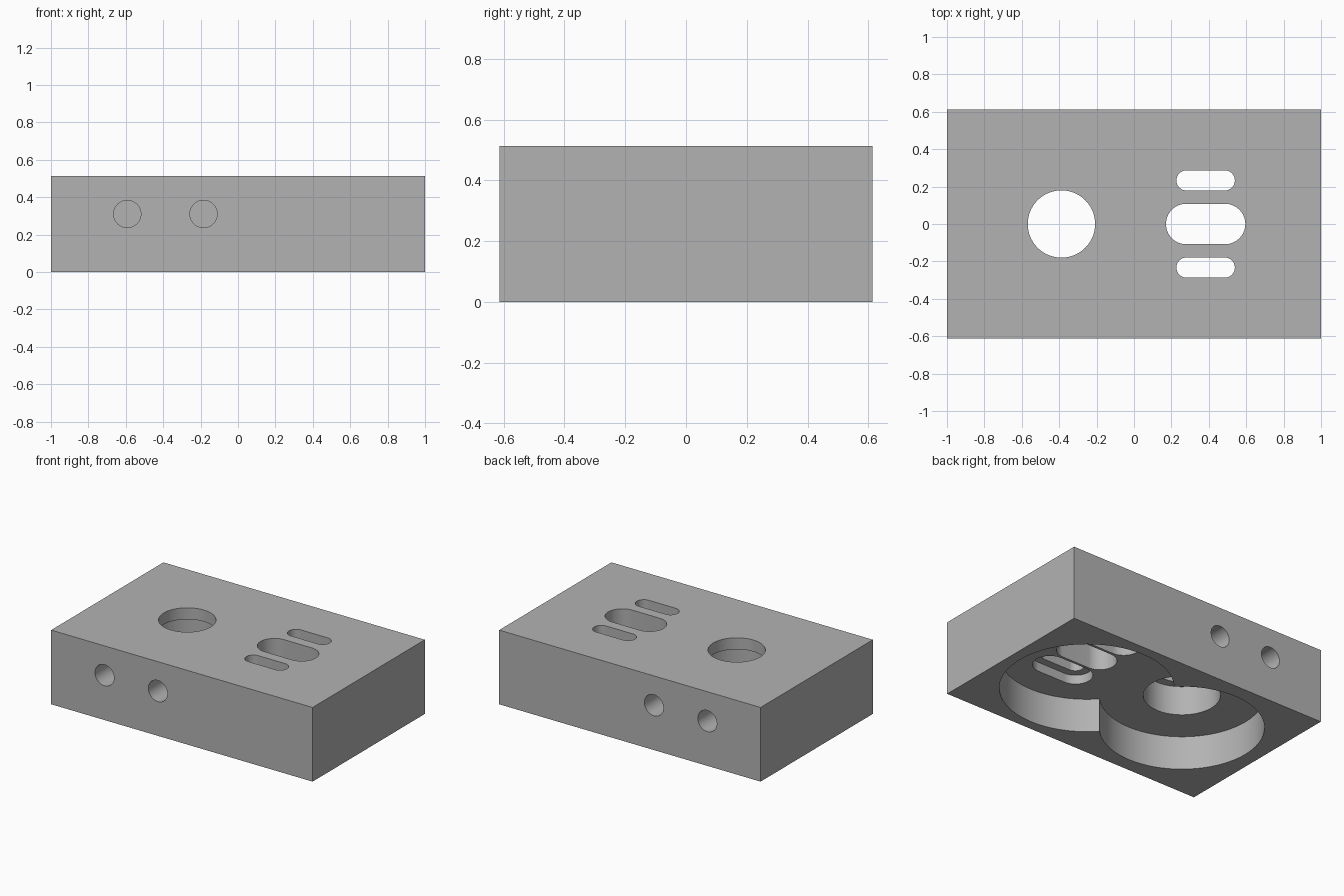
import bpy, bmesh, math
from mathutils import Matrix

if "Cube" in bpy.data.objects:
    bpy.data.objects.remove(bpy.data.objects["Cube"], do_unlink=True)

WIDTH, DEPTH, HEIGHT = 2.0, 1.226, 0.513
RECESS_TOP = 0.232
SLOT_X = 0.383
BORE_X = -0.388
BELOW, ABOVE = -0.1, HEIGHT + 0.1

grey = bpy.data.materials.new("light_grey")
grey.use_nodes = True
grey.diffuse_color = (0.45, 0.45, 0.45, 1)
grey.node_tree.nodes["Principled BSDF"].inputs["Base Color"].default_value = (0.45, 0.45, 0.45, 1)


def link(name, bm):
    mesh = bpy.data.meshes.new(name)
    bm.to_mesh(mesh)
    bm.free()
    mesh.materials.append(grey)
    obj = bpy.data.objects.new(name, mesh)
    bpy.context.collection.objects.link(obj)
    return obj


def rounded_prism(name, x, y, radius, straight, low, high, segments=64):
    """Upright prism with a round (straight = 0) or slot-shaped outline."""
    bm = bmesh.new()
    ring = []
    half = segments // 2
    for side in (1, -1):
        steps = half + 1 if straight else half
        for i in range(steps):
            a = math.pi * i / half - math.pi / 2
            ring.append(bm.verts.new((x + side * (straight / 2 + radius * math.cos(a)),
                                      y + side * radius * math.sin(a), low)))
    base = bm.faces.new(ring)
    top = bmesh.ops.extrude_face_region(bm, geom=[base])["geom"]
    bmesh.ops.translate(bm, vec=(0, 0, high - low),
                        verts=[v for v in top if isinstance(v, bmesh.types.BMVert)])
    bmesh.ops.recalc_face_normals(bm, faces=bm.faces)
    return link(name, bm)


def cut(target, cutter):
    cutter.hide_render = True
    mod = target.modifiers.new(cutter.name, "BOOLEAN")
    mod.operation = "DIFFERENCE"
    mod.solver = "EXACT"
    mod.object = cutter
    bpy.context.view_layer.objects.active = target
    bpy.ops.object.modifier_apply(modifier=mod.name)
    bpy.data.objects.remove(cutter, do_unlink=True)


# Solid block
bm = bmesh.new()
bmesh.ops.create_cube(bm, size=1)
bmesh.ops.scale(bm, vec=(WIDTH, DEPTH, HEIGHT), verts=bm.verts)
bmesh.ops.translate(bm, vec=(0, 0, HEIGHT / 2), verts=bm.verts)
block = link("housing_block", bm)

# Two overlapping round recesses in the underside
cut(block, rounded_prism("bore_recess", BORE_X, 0, 0.513, 0, BELOW, RECESS_TOP, 128))
cut(block, rounded_prism("slot_recess", SLOT_X, 0, 0.543, 0, BELOW, RECESS_TOP, 128))

# Round opening, wider underneath the top lip
cut(block, rounded_prism("bore", BORE_X, 0, 0.24, 0, 0.1, HEIGHT - 0.08))
cut(block, rounded_prism("bore_opening", BORE_X, 0, 0.18, 0, 0.1, ABOVE))

# Large middle slot, and small side slots with wide pockets underneath
cut(block, rounded_prism("middle_slot", SLOT_X, 0, 0.108, 0.208, 0.1, ABOVE))
for y in (-0.233, 0.233):
    cut(block, rounded_prism("slot_pocket", SLOT_X, y, 0.108, 0.208, 0.1, 0.295))
    cut(block, rounded_prism("side_slot", SLOT_X, y, 0.054, 0.204, 0.1, ABOVE))

# Blind holes in the front and back
for x in (-0.592, -0.184):
    for side in (1, -1):
        hole = rounded_prism("side_hole", 0, 0, 0.073, 0, -0.2, 0.28, 48)
        hole.data.transform(Matrix.Translation((x, side * (DEPTH / 2), 0.31))
                            @ Matrix.Rotation(side * math.pi / 2, 4, "X"))
        cut(block, hole)

# Smooth walls with sharp rims
bpy.ops.object.select_all(action="DESELECT")
block.select_set(True)
bpy.context.view_layer.objects.active = block
bpy.ops.object.shade_smooth_by_angle(angle=math.radians(30))
